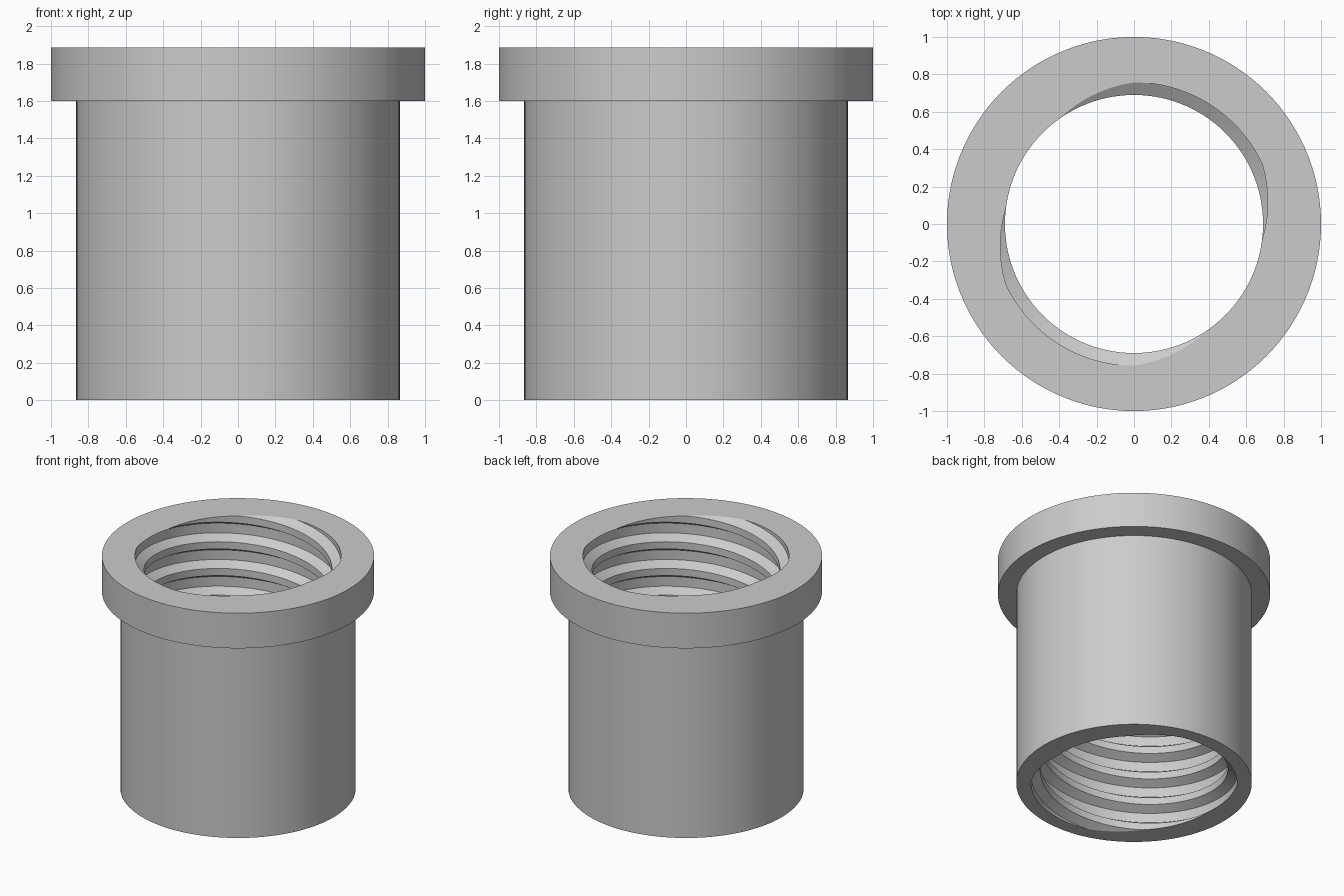
import bpy
import bmesh
from math import sin, cos, tau, radians

cube = bpy.data.objects.get("Cube")
if cube:
    bpy.data.objects.remove(cube, do_unlink=True)

HEIGHT = 1.885       # total height
COLLAR_Z = 1.6       # underside of the collar
BODY_R, COLLAR_R = 0.865, 1.0
CREST_R, ROOT_R = 0.69, 0.757
PITCH = 0.2163       # distance between neighbouring thread ridges
STARTS = 2
LEAD = PITCH * STARTS
SEGS = 120

# One thread ridge and groove: phase angle at the top face, radius
PROFILE = [(125, CREST_R), (90, ROOT_R), (25, ROOT_R), (-7, CREST_R)]


def polar(radius, angle, z):
    return (radius * cos(angle), radius * sin(angle), z)


def add_thread(bm):
    """Right-handed two-start helical bore, longer than the body."""
    columns = []
    for i in range(SEGS):
        a = tau * i / SEGS
        column = []
        for k in range(-13, 5):
            for phase, radius in PROFILE:
                z = HEIGHT + (a - radians(phase)) / tau * LEAD + k * PITCH
                column.append(bm.verts.new(polar(radius, a, z)))
        columns.append(column)
    turn = STARTS * len(PROFILE)     # row shift after a full turn
    for i, col in enumerate(columns):
        nxt = columns[(i + 1) % SEGS]
        shift = turn if i == SEGS - 1 else 0
        for j in range(len(col) - 1 - shift):
            bm.faces.new((col[j], col[j + 1],
                          nxt[j + 1 + shift], nxt[j + shift]))


def trim(bm, z, direction):
    bmesh.ops.bisect_plane(bm, geom=bm.verts[:] + bm.edges[:] + bm.faces[:],
                           dist=1e-6, plane_co=(0, 0, z),
                           plane_no=(0, 0, direction), clear_outer=True)


def add_outer_wall(bm):
    """Body, collar underside and collar rim."""
    rings = []
    for radius, z in ((BODY_R, 0), (BODY_R, COLLAR_Z),
                      (COLLAR_R, COLLAR_Z), (COLLAR_R, HEIGHT)):
        rings.append([bm.verts.new(polar(radius, tau * i / SEGS, z))
                      for i in range(SEGS)])
    for low, high in zip(rings, rings[1:]):
        for i in range(SEGS):
            n = (i + 1) % SEGS
            bm.faces.new((low[i], low[n], high[n], high[i]))


def cap(bm, z):
    """Flat ring between the bore and the outer wall."""
    edges = [e for e in bm.edges if e.is_boundary
             and all(abs(v.co.z - z) < 1e-4 for v in e.verts)]
    bmesh.ops.triangle_fill(bm, edges=edges, use_beauty=True,
                            normal=(0, 0, 1 if z > 1 else -1))


bm = bmesh.new()
add_thread(bm)
trim(bm, HEIGHT, 1)
trim(bm, 0, -1)
bmesh.ops.remove_doubles(bm, verts=bm.verts[:], dist=1e-5)
add_outer_wall(bm)
cap(bm, HEIGHT)
cap(bm, 0)
bmesh.ops.recalc_face_normals(bm, faces=bm.faces[:])

mesh = bpy.data.meshes.new("threaded_bushing")
bm.to_mesh(mesh)
bm.free()
bushing = bpy.data.objects.new("threaded_bushing", mesh)
bpy.context.collection.objects.link(bushing)

# Plain grey finish
grey = bpy.data.materials.new("light_grey")
grey.use_nodes = True
colour = (0.6, 0.6, 0.6, 1)
grey.diffuse_color = colour
grey.node_tree.nodes["Principled BSDF"].inputs["Base Color"].default_value = colour
mesh.materials.append(grey)

bpy.ops.object.select_all(action="DESELECT")
bushing.select_set(True)
bpy.context.view_layer.objects.active = bushing
bpy.ops.object.shade_smooth_by_angle(angle=radians(25))
